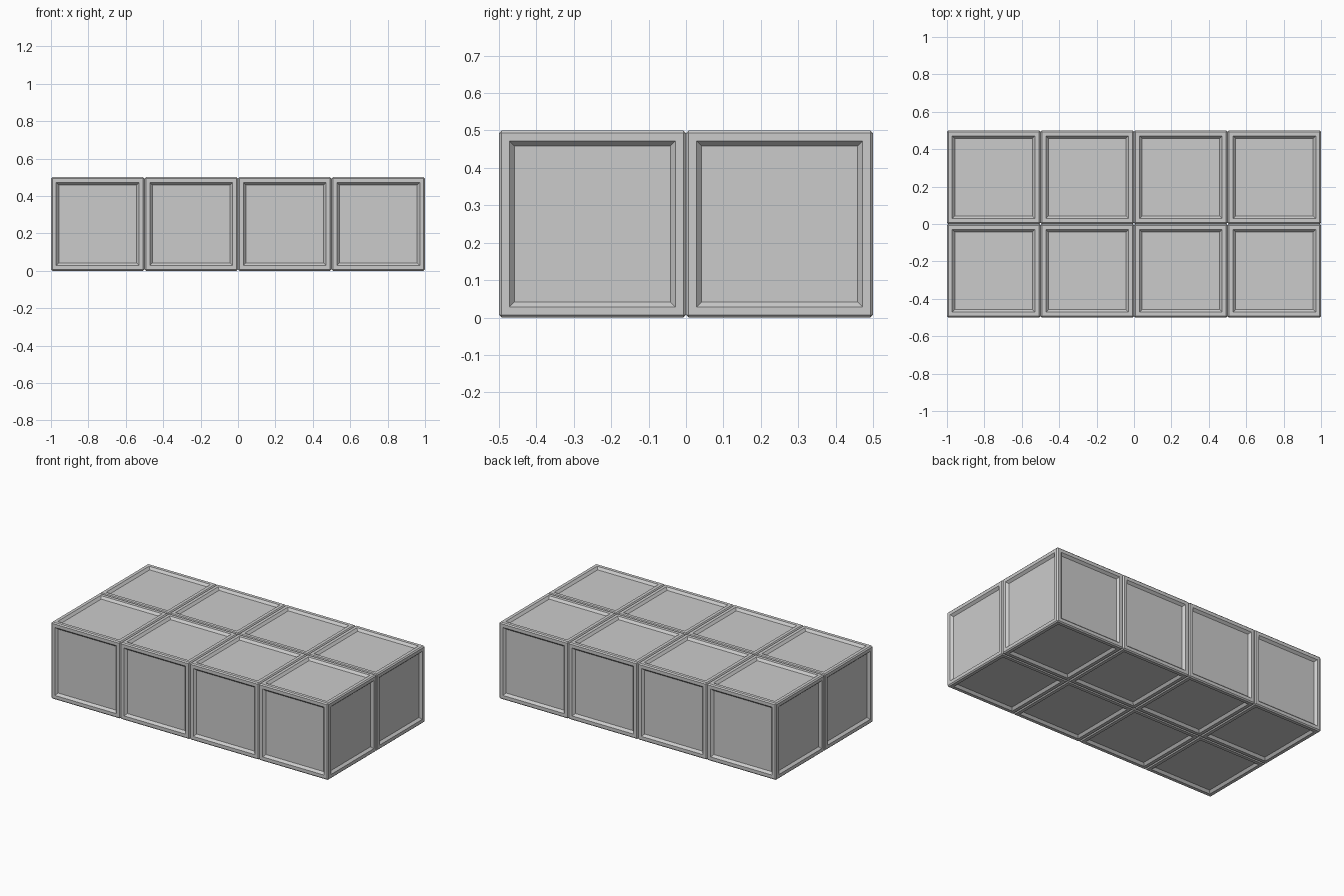
import bpy, bmesh

if "Cube" in bpy.data.objects:
    bpy.data.objects.remove(bpy.data.objects["Cube"])

SIZE, BEVEL = 0.5, 0.007
RIM, SLOPE, DEPTH = 0.03, 0.019, 0.015


def crate_mesh():
    # bevelled cube with a sloped, recessed panel on every side
    bm = bmesh.new()
    bmesh.ops.create_cube(bm, size=SIZE)
    bmesh.ops.bevel(bm, geom=bm.edges[:], offset=BEVEL, segments=1, affect='EDGES')
    sides = [f for f in bm.faces if f.calc_area() > 0.1]
    bmesh.ops.inset_individual(bm, faces=sides, thickness=RIM)
    bmesh.ops.inset_individual(bm, faces=sides, thickness=SLOPE, depth=-DEPTH)
    bmesh.ops.recalc_face_normals(bm, faces=bm.faces[:])
    mesh = bpy.data.meshes.new("panelled_cube")
    bm.to_mesh(mesh)
    bm.free()
    return mesh


# four by two grid of touching cubes
mesh = crate_mesh()
for row in range(2):
    for col in range(4):
        ob = bpy.data.objects.new(f"panelled_cube_{row + 1}_{col + 1}", mesh)
        ob.location = ((col - 1.5) * SIZE, (row - 0.5) * SIZE, SIZE / 2)
        bpy.context.collection.objects.link(ob)
